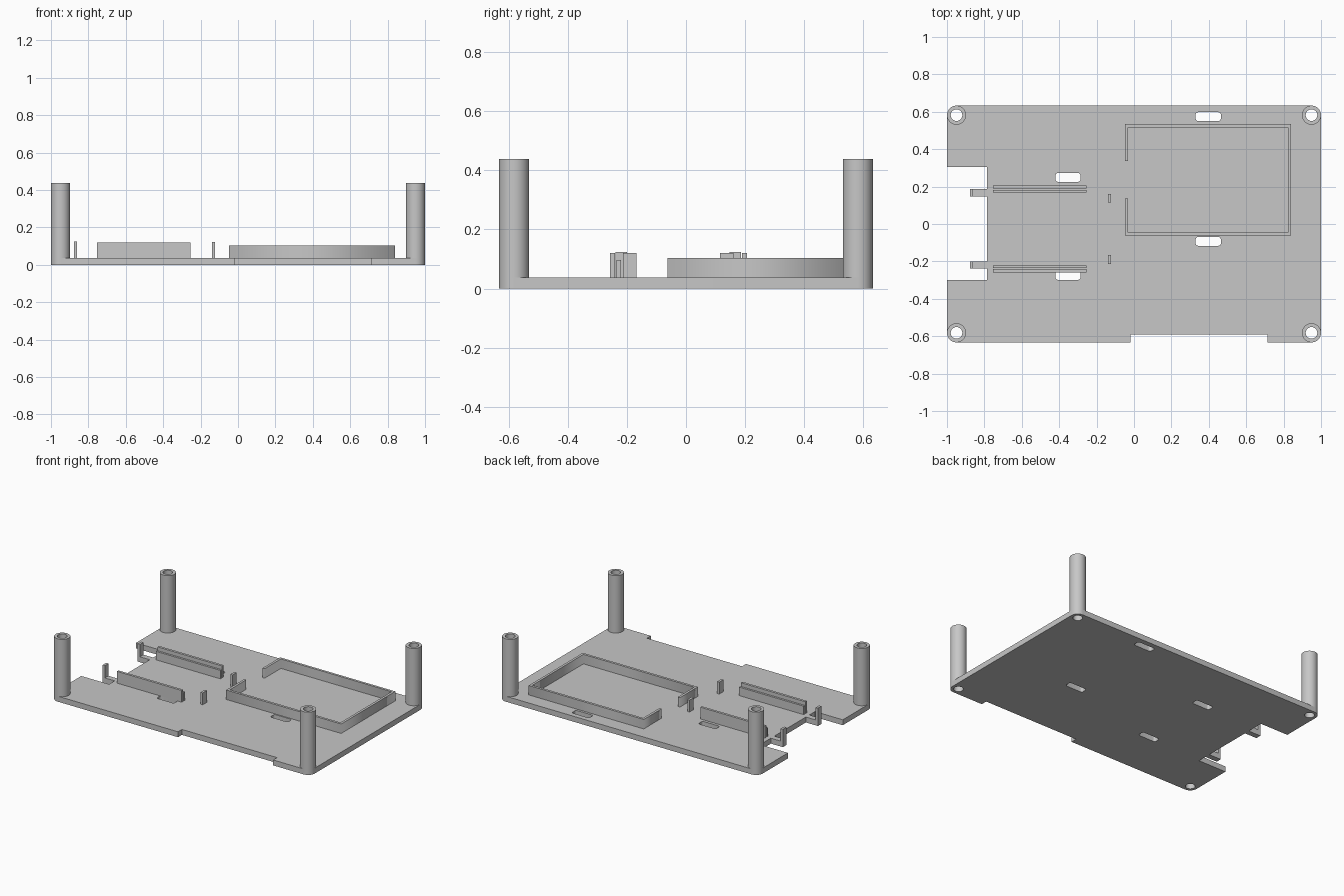
import bpy, bmesh
from math import sin, cos, pi, radians
from mathutils import Matrix

cube = bpy.data.objects.get("Cube")
if cube:
    bpy.data.objects.remove(cube, do_unlink=True)

GREY = (0.57, 0.57, 0.57, 1)
mat = bpy.data.materials.new("plain grey")
mat.use_nodes = True
mat.diffuse_color = GREY
mat.node_tree.nodes["Principled BSDF"].inputs["Base Color"].default_value = GREY

FLOOR = 0.038          # plate thickness
MID_Y = -0.026         # mirror line of the rails, clips and pegs
PX, PY = 0.949, 0.582  # post centres
POST_R, HOLE_R = 0.051, 0.031


def arc(cx, cy, r, start, end, n):
    """Points on an arc, angles in degrees."""
    steps = [radians(start + (end - start) * i / n) for i in range(n + 1)]
    return [(cx + r * cos(a), cy + r * sin(a)) for a in steps]


def circle(cx, cy, r, n=40):
    return arc(cx, cy, r, 0, 360, n)[:-1]


def slot(cx, cy, w=0.135, h=0.047, r=0.014):
    """Rounded rectangle outline."""
    pts = []
    for i, (sx, sy) in enumerate([(1, 1), (-1, 1), (-1, -1), (1, -1)]):
        pts += arc(cx + sx * (w / 2 - r), cy + sy * (h / 2 - r), r,
                   90 * i, 90 * i + 90, 5)
    return pts


def finish(name, bm):
    bmesh.ops.recalc_face_normals(bm, faces=bm.faces)
    me = bpy.data.meshes.new(name)
    bm.to_mesh(me)
    bm.free()
    me.materials.append(mat)
    ob = bpy.data.objects.new(name, me)
    bpy.context.collection.objects.link(ob)
    return ob


def slab(name, loops, z0, z1):
    """Extrude a flat outline (first loop) with holes (other loops)."""
    cu = bpy.data.curves.new(name + "_outline", 'CURVE')
    cu.dimensions = '2D'
    cu.fill_mode = 'BOTH'
    cu.extrude = (z1 - z0) / 2
    for loop in loops:
        sp = cu.splines.new('POLY')
        sp.points.add(len(loop) - 1)
        for p, (x, y) in zip(sp.points, loop):
            p.co = (x, y, 0, 1)
        sp.use_cyclic_u = True
    tmp = bpy.data.objects.new(name + "_outline", cu)
    bpy.context.collection.objects.link(tmp)
    deps = bpy.context.evaluated_depsgraph_get()
    me = bpy.data.meshes.new_from_object(tmp.evaluated_get(deps))
    bm = bmesh.new()
    bm.from_mesh(me)
    bpy.data.objects.remove(tmp, do_unlink=True)
    bpy.data.meshes.remove(me)
    bmesh.ops.remove_doubles(bm, verts=bm.verts, dist=0.0001)
    bmesh.ops.translate(bm, verts=bm.verts, vec=(0, 0, (z0 + z1) / 2))
    return finish(name, bm)


def box(name, x0, x1, y0, y1, z0, z1):
    bm = bmesh.new()
    place = Matrix.Translation(((x0 + x1) / 2, (y0 + y1) / 2, (z0 + z1) / 2))
    size = Matrix.Diagonal((x1 - x0, y1 - y0, z1 - z0, 1))
    bmesh.ops.create_cube(bm, size=1, matrix=place @ size)
    return finish(name, bm)


# Base plate: rounded corners, front recess, right side notch, slots, holes
corners = [(sx * PX, sy * PY) for sx in (-1, 1) for sy in (-1, 1)]
outline = (arc(-PX, -PY, POST_R, 180, 270, 10)
           + [(-0.02, -0.633), (-0.02, -0.59), (0.715, -0.59), (0.715, -0.633)]
           + arc(PX, -PY, POST_R, 270, 360, 10)
           + arc(PX, PY, POST_R, 0, 90, 10)
           + arc(-PX, PY, POST_R, 90, 180, 10)
           + [(-1, 0.304), (-0.785, 0.304), (-0.785, -0.3), (-1, -0.3)])
slots = [slot(0.397, 0.574), slot(0.397, -0.093),
         slot(-0.353, 0.249), slot(-0.353, -0.275)]
holes = [circle(x, y, HOLE_R) for x, y in corners]
smooth = [slab("base_plate", [outline] + slots + holes, 0, FLOOR)]

# Hollow corner posts
for x, y in corners:
    side = ("front" if y < 0 else "back") + ("_left" if x > 0 else "_right")
    smooth.append(slab(side + "_post",
                       [circle(x, y, POST_R), circle(x, y, HOLE_R)],
                       FLOOR, 0.438))

# Open tray wall with a gap on its right side
X0, X1, Y0, Y1, T = -0.048, 0.84, -0.062, 0.534, 0.017
tray = [(X0, 0.338), (X0, Y1), (X1, Y1), (X1, Y0), (X0, Y0), (X0, 0.135),
        (X0 + T, 0.135), (X0 + T, Y0 + T), (X1 - T, Y0 + T),
        (X1 - T, Y1 - T), (X0 + T, Y1 - T), (X0 + T, 0.338)]
slab("tray_wall", [tray], FLOOR, 0.104)

# Mirrored rails, clips and pegs: x range, distance range from MID_Y, z range
parts = {
    "outer_rail": (-0.753, -0.255, 0.215, 0.232, FLOOR, 0.12),
    "inner_rail": (-0.753, -0.255, 0.195, 0.209, FLOOR, 0.097),
    "clip_foot": (-0.878, -0.785, 0.174, 0.212, 0, FLOOR),
    "clip_upright": (-0.878, -0.86, 0.174, 0.212, FLOOR, 0.124),
    "stop_peg": (-0.14, -0.123, 0.141, 0.187, FLOOR, 0.121),
}
for name, (x0, x1, d0, d1, z0, z1) in parts.items():
    box("back_" + name, x0, x1, MID_Y + d0, MID_Y + d1, z0, z1)
    box("front_" + name, x0, x1, MID_Y - d1, MID_Y - d0, z0, z1)

# Smooth the round parts, keeping sharp edges
bpy.ops.object.select_all(action='DESELECT')
for ob in smooth:
    ob.select_set(True)
bpy.context.view_layer.objects.active = smooth[0]
bpy.ops.object.shade_smooth_by_angle(angle=radians(30))
